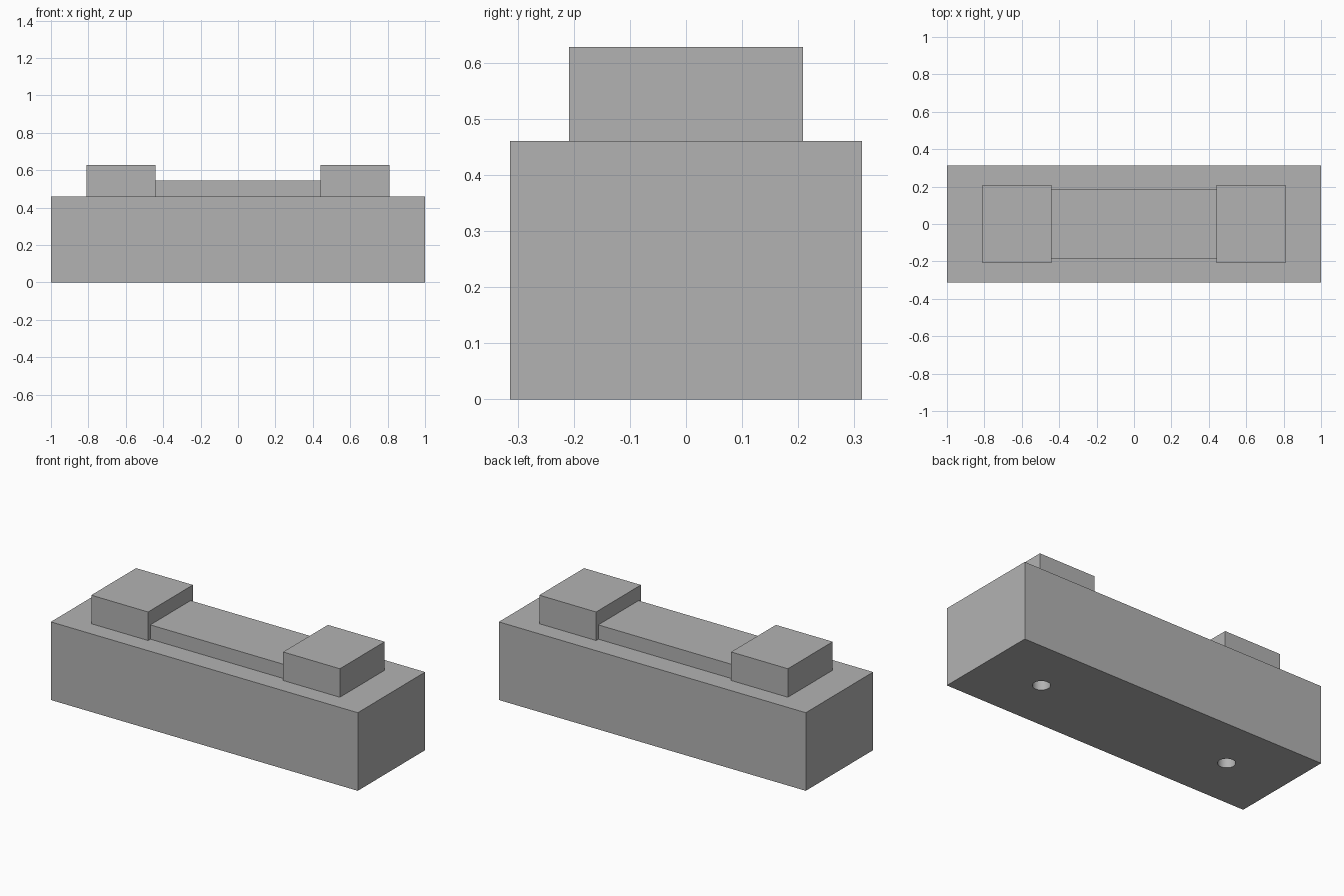
import bpy

# Remove the default cube
cube = bpy.data.objects.get("Cube")
if cube:
    bpy.data.objects.remove(cube, do_unlink=True)

# Single grey material
grey = bpy.data.materials.new("plain_grey")
grey.use_nodes = True
colour = (0.45, 0.45, 0.45, 1)
grey.diffuse_color = colour
grey.node_tree.nodes["Principled BSDF"].inputs["Base Color"].default_value = colour

BASE_TOP = 0.46
HOLE_X = 0.625


def box(name, x, size, bottom):
    """Add a box of the given size, centred on x, standing on height bottom."""
    bpy.ops.mesh.primitive_cube_add(size=1, location=(x, 0, bottom + size[2] / 2))
    ob = bpy.context.object
    ob.name = name
    ob.scale = size
    bpy.ops.object.transform_apply(location=False, rotation=False, scale=True)
    ob.data.materials.append(grey)
    return ob


# Main body
base = box("base_block", 0, (2, 0.627, BASE_TOP), 0)

# Raised bar between the end blocks
box("centre_bar", 0, (0.88, 0.375, 0.084), BASE_TOP)

for side, sign in (("left", 1), ("right", -1)):
    # Raised end block
    box(side + "_end_block", sign * HOLE_X, (0.37, 0.417, 0.168), BASE_TOP)

    # Round blind hole in the underside
    bpy.ops.mesh.primitive_cylinder_add(
        vertices=48, radius=0.047, depth=0.5, location=(sign * HOLE_X, 0, 0))
    cutter = bpy.context.object
    cutter.name = side + "_hole_cutter"
    cutter.data.materials.append(grey)
    cutter.hide_render = True
    cutter.hide_viewport = True
    cut = base.modifiers.new(side + "_hole", 'BOOLEAN')
    cut.operation = 'DIFFERENCE'
    cut.solver = 'EXACT'
    cut.object = cutter

# Bake the holes, then smooth their walls while keeping edges sharp
bpy.ops.object.select_all(action='DESELECT')
bpy.context.view_layer.objects.active = base
base.select_set(True)
for mod in list(base.modifiers):
    bpy.ops.object.modifier_apply(modifier=mod.name)
bpy.ops.object.shade_smooth_by_angle()
for side in ("left", "right"):
    bpy.data.objects.remove(bpy.data.objects[side + "_hole_cutter"], do_unlink=True)
